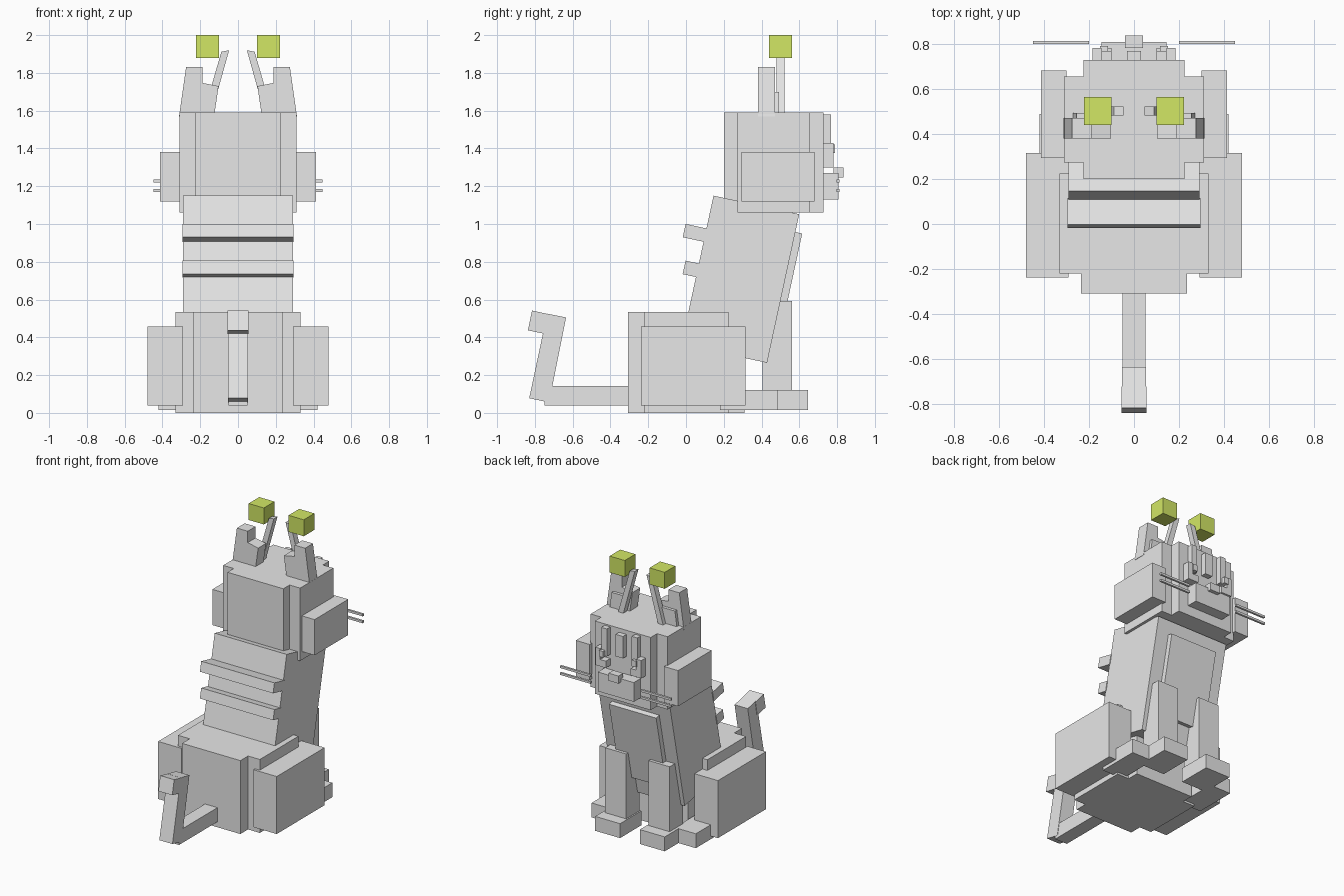
import bpy, bmesh, math
from mathutils import Matrix, Vector

cube = bpy.data.objects.get("Cube")
if cube:
    bpy.data.objects.remove(cube, do_unlink=True)


def material(name, rgb):
    m = bpy.data.materials.new(name)
    m.use_nodes = True
    m.diffuse_color = (*rgb, 1)
    bsdf = next(n for n in m.node_tree.nodes if n.type == 'BSDF_PRINCIPLED')
    bsdf.inputs["Base Color"].default_value = (*rgb, 1)
    return m


GREY = material("light grey", (0.8, 0.8, 0.8))
LIME = material("yellow green", (0.72, 0.89, 0.145))


def finish(name, bm, mat):
    bmesh.ops.recalc_face_normals(bm, faces=bm.faces)
    mesh = bpy.data.meshes.new(name)
    bm.to_mesh(mesh)
    bm.free()
    mesh.materials.append(mat)
    obj = bpy.data.objects.new(name, mesh)
    bpy.context.scene.collection.objects.link(obj)
    return obj


def box(name, x, y, z, mat=GREY, matrix=None):
    """Box from (low, high) ranges, optionally placed by a matrix."""
    bm = bmesh.new()
    bmesh.ops.create_cube(bm, size=1)
    for v in bm.verts:
        v.co = Vector([(a + b) / 2 + c * (b - a)
                       for (a, b), c in zip((x, y, z), v.co)])
    if matrix:
        bm.transform(matrix)
    return finish(name, bm, mat)


def prism(name, points, low, high, axis):
    """Profile extruded along x (points are y, z) or y (points are x, z)."""
    bm = bmesh.new()
    place = (lambda p, d: (d, *p)) if axis == 'x' else (lambda p, d: (p[0], d, p[1]))
    face = bm.faces.new([bm.verts.new(place(p, low)) for p in points])
    out = bmesh.ops.extrude_face_region(bm, geom=[face])
    shift = Vector(place((0, 0), high - low))
    bmesh.ops.translate(bm, vec=shift,
                        verts=[g for g in out["geom"] if isinstance(g, bmesh.types.BMVert)])
    return finish(name, bm, GREY)


def mirrored(r, side):
    return tuple(sorted((r[0] * side, r[1] * side)))


# Hindquarters
box("rump_core", (-.235, .235), (-.308, .31), (0, .535))
box("rump_sides", (-.33, .33), (-.22, .225), (0, .535))

# Leaning torso with back ridges and chest plate
lean = Matrix.Translation((0, .2875, .7075)) @ Matrix.Rotation(math.radians(-12.2), 4, 'X')
box("torso", (-.29, .29), (-.232, .232), (-.4025, .4025), matrix=lean)
box("upper_back_ridge", (-.295, .295), (-.345, -.225), (.153, .225), matrix=lean)
box("lower_back_ridge", (-.295, .295), (-.304, -.225), (-.038, .035), matrix=lean)
box("chest_plate", (-.19, .19), (.22, .269), (-.26, .306), matrix=lean)

# Head and muzzle
box("head_core", (-.225, .225), (.2, .728), (1.06, 1.59))
box("head_sides", (-.31, .31), (.272, .655), (1.06, 1.59))
box("muzzle", (-.145, .145), (.72, .808), (1.13, 1.27))
box("nose", (-.04, .04), (.78, .835), (1.245, 1.3))
box("forehead_bar_middle", (-.03, .03), (.72, .768), (1.4, 1.56))

# Tail
box("tail_base", (-.05, .05), (-.75, -.3), (.04, .143))
prism("tail_rise", [(-.83, .078), (-.725, .055), (-.635, .505), (-.735, .525)],
      -.053, .053, 'x')
prism("tail_tip", [(-.837, .437), (-.74, .417), (-.72, .521), (-.815, .542)],
      -.056, .056, 'x')

for side, word in ((1, "left"), (-1, "right")):
    def part(name, x, y, z, mat=GREY):
        return box(f"{word}_{name}", mirrored(x, side), y, z, mat)

    def plate(name, points, low, high):
        return prism(f"{word}_{name}", [(px * side, pz) for px, pz in points],
                     low, high, 'y')

    # Legs and feet
    part("haunch", (.29, .478), (-.237, .315), (.038, .457))
    part("back_foot", (.25, .42), (.18, .487), (.015, .12))
    part("front_leg", (.09, .26), (.405, .56), (.1, .593))
    part("front_foot", (.08, .28), (.4, .645), (.015, .12))

    # Face
    part("cheek", (.3, .412), (.293, .68), (1.12, 1.38))
    part("forehead_bar", (.1, .145), (.72, .768), (1.38, 1.58))
    part("eye_outer", (.145, .185), (.72, .78), (1.32, 1.43))
    part("eye_lower", (.1, .185), (.72, .78), (1.3, 1.35))
    part("pupil", (.115, .15), (.72, .79), (1.375, 1.42))
    for label, z in (("lower", 1.178), ("upper", 1.228)):
        part(f"{label}_whisker", (.2, .447), (.797, .812), (z - .008, z + .008))

    # Stepped ear with inner panel
    plate("ear", [(.125, 1.58), (.312, 1.57), (.275, 1.83), (.188, 1.83),
                  (.188, 1.747), (.103, 1.73)], .38, .47)
    plate("inner_ear", [(.15, 1.58), (.272, 1.58), (.255, 1.7), (.14, 1.7)],
          .465, .492)

    # Antenna with floating cube
    plate("antenna", [(.145, 1.57), (.187, 1.57), (.088, 1.912), (.047, 1.92)],
          .48, .522)
    part("antenna_cube", (.1, .222), (.44, .562), (1.88, 2.0), LIME)
